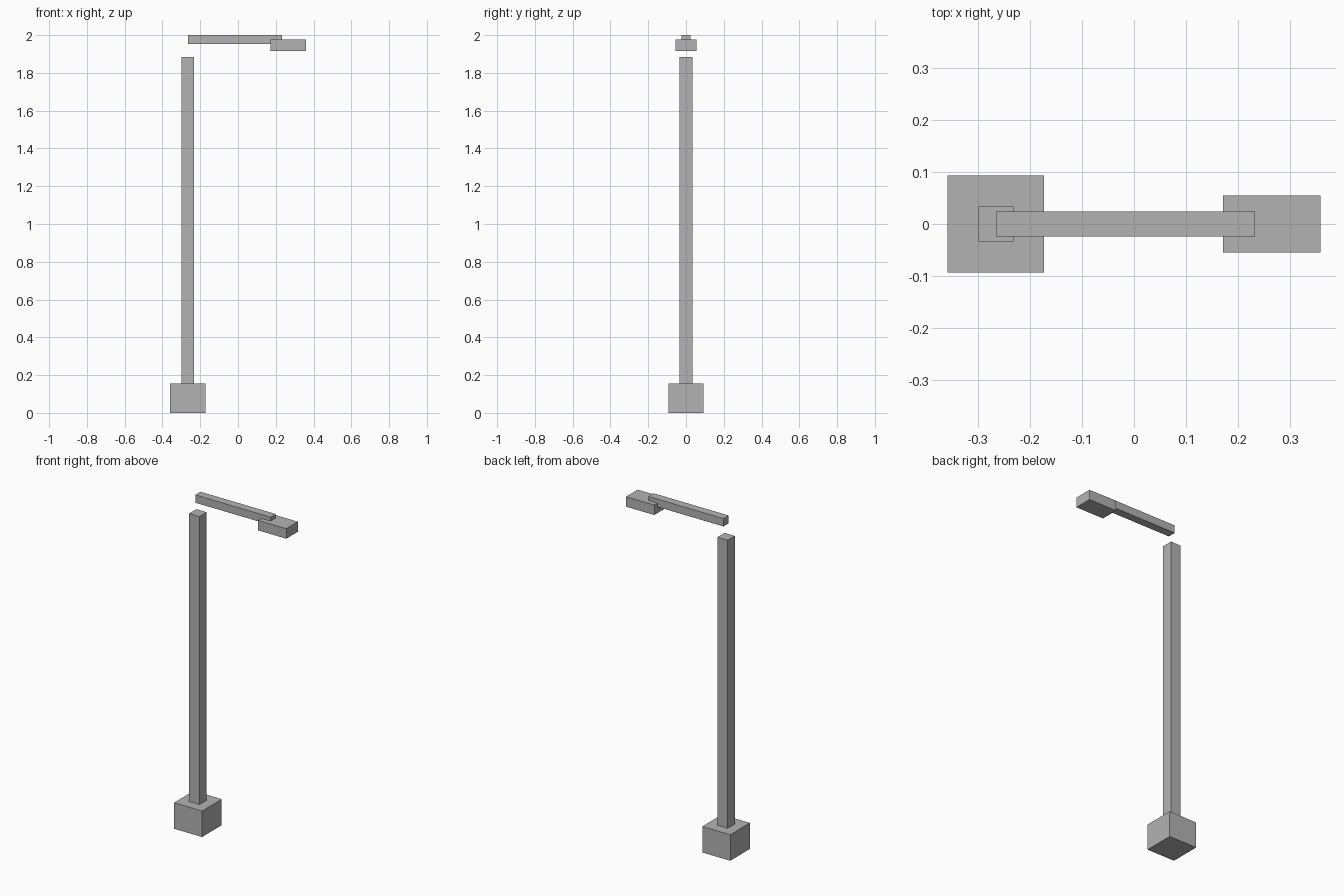
import bpy

# Remove the default cube
cube = bpy.data.objects.get("Cube")
if cube:
    bpy.data.objects.remove(cube, do_unlink=True)

# Single flat grey
grey = bpy.data.materials.new("grey_metal")
grey.use_nodes = True
colour = (0.45, 0.45, 0.45, 1)
grey.diffuse_color = colour
grey.node_tree.nodes["Principled BSDF"].inputs["Base Color"].default_value = colour


def box(name, x0, x1, depth, z0, z1):
    """Box spanning x0..x1 and z0..z1, centred on y = 0."""
    bpy.ops.mesh.primitive_cube_add(size=1, location=((x0 + x1) / 2, 0, (z0 + z1) / 2))
    obj = bpy.context.object
    obj.name = obj.data.name = name
    obj.scale = (x1 - x0, depth, z1 - z0)
    bpy.ops.object.transform_apply(location=False, rotation=False, scale=True)
    obj.data.materials.append(grey)
    return obj


# Footing and post
box("base", -0.359, -0.173, 0.186, 0, 0.156)
box("pole", -0.3, -0.232, 0.068, 0.156, 1.883)

# Floating arm with the lamp head at its outer end
box("arm", -0.266, 0.233, 0.049, 1.953, 2)
box("lamp_head", 0.172, 0.359, 0.11, 1.916, 1.976)
